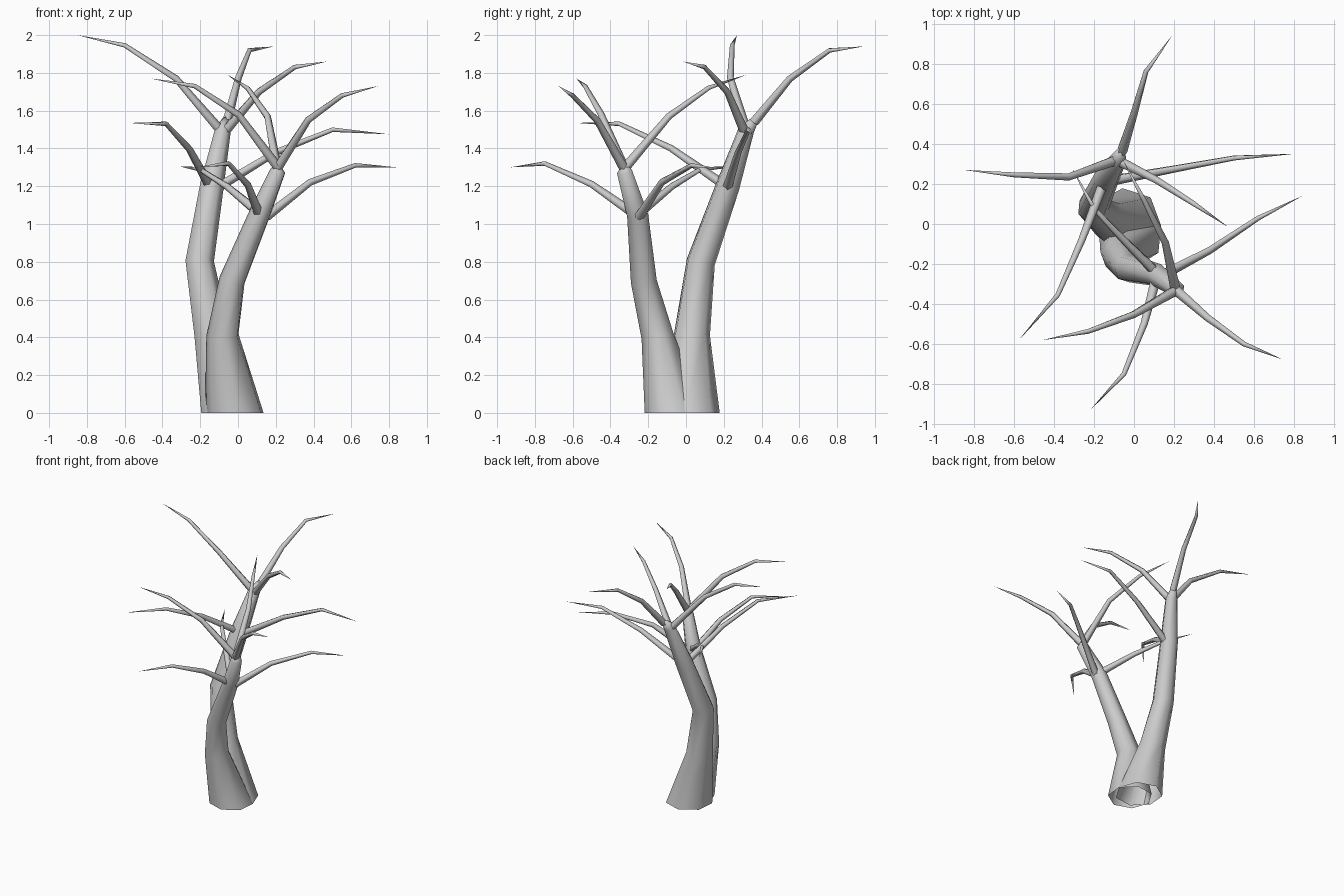
import bpy, bmesh, math
from mathutils import Vector


def tube(name, pts, radii, sides, phase=0.0, flat_base=False):
    """Tapered tube along a path; a radius of 0 closes to a point."""
    bm = bmesh.new()
    pts = [Vector(p) for p in pts]
    rings = []
    for i, (p, r) in enumerate(zip(pts, radii)):
        if r == 0:
            rings.append([bm.verts.new(p)])
            continue
        a = pts[max(i - 1, 0)]
        b = pts[min(i + 1, len(pts) - 1)]
        t = (b - a).normalized()
        if flat_base and i == 0:
            t = Vector((0, 0, 1))
        q = Vector((0, 0, 1)).rotation_difference(t)
        ring = []
        for k in range(sides):
            ang = phase + 2 * math.pi * k / sides
            ring.append(bm.verts.new(p + q @ Vector((r * math.cos(ang), r * math.sin(ang), 0))))
        rings.append(ring)
    for lo, hi in zip(rings, rings[1:]):
        for k in range(sides):
            n = (k + 1) % sides
            if len(hi) == 1:
                bm.faces.new((lo[k], lo[n], hi[0]))
            else:
                bm.faces.new((lo[k], lo[n], hi[n], hi[k]))
    for f in bm.faces:
        f.smooth = True
    me = bpy.data.meshes.new(name)
    bm.to_mesh(me)
    bm.free()
    ob = bpy.data.objects.new(name, me)
    bpy.context.collection.objects.link(ob)
    return ob


# Two leaning trunks, open underneath
tube("back_trunk",
     [(-.035, .01, 0), (-.14, .03, .42), (-.205, .077, .8), (-.14, .22, 1.2), (-.08, .32, 1.5), (-.05, .405, 1.6)],
     [.17, .098, .078, .065, .043, 0], 7, math.radians(46), True)
tube("front_trunk",
     [(-.015, -.06, 0), (-.08, -.15, .41), (-.03, -.222, .7), (.115, -.255, 1.05), (.212, -.325, 1.28), (.21, -.33, 1.33)],
     [.16, .088, .071, .058, .042, 0], 7, math.radians(20), True)

# Branches: start, two bends, tip
branches = [
    # crown of the back trunk
    [(-.06, .36, 1.54), (0, .55, 1.77), (.06, .76, 1.92), (.19, .94, 1.94)],
    [(-.09, .32, 1.49), (-.33, .235, 1.77), (-.6, .245, 1.945), (-.85, .27, 2)],
    [(-.07, .31, 1.49), (.11, .22, 1.7), (.3, .1, 1.83), (.47, -.015, 1.86)],
    # middle of the back trunk
    [(-.1, .22, 1.2), (.2, .275, 1.38), (.5, .33, 1.5), (.8, .35, 1.475)],
    [(-.15, .21, 1.2), (-.26, -.08, 1.4), (-.38, -.355, 1.53), (-.575, -.58, 1.535)],
    # middle of the front trunk
    [(.11, -.24, 1.06), (-.06, -.07, 1.2), (-.2, .08, 1.29), (-.31, .28, 1.305)],
    [(.15, -.25, 1.04), (.38, -.13, 1.22), (.62, .03, 1.31), (.84, .14, 1.3)],
    [(.11, -.27, 1.05), (.05, -.5, 1.21), (-.05, -.75, 1.32), (-.22, -.93, 1.3)],
    # crown of the front trunk
    [(.21, -.33, 1.3), (0, -.45, 1.58), (-.23, -.535, 1.73), (-.46, -.58, 1.77)],
    [(.21, -.33, 1.3), (.37, -.47, 1.55), (.55, -.6, 1.68), (.74, -.675, 1.73)],
    [(.205, -.32, 1.3), (.155, -.09, 1.57), (.05, .12, 1.72), (-.055, .32, 1.79)],
]
for i, path in enumerate(branches):
    tube(f"branch_{i + 1}", path, [.027, .019, .013, 0], 5)
